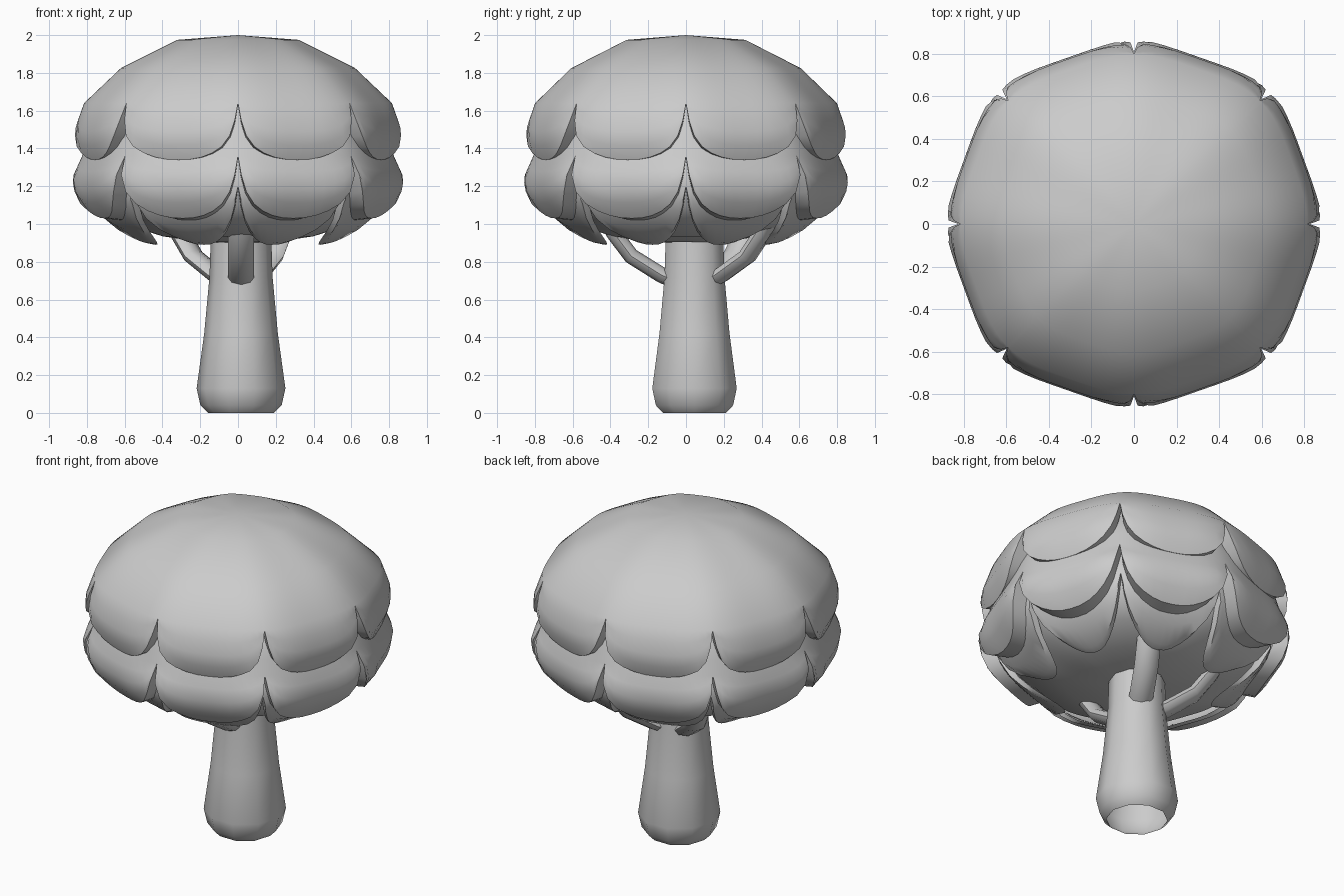
import bpy, bmesh, math
from mathutils import Vector

cube = bpy.data.objects.get("Cube")
if cube:
    bpy.data.objects.remove(cube)

grey = bpy.data.materials.new("plain_grey")
grey.use_nodes = True
grey.diffuse_color = (0.6, 0.6, 0.6, 1)
grey.node_tree.nodes["Principled BSDF"].inputs["Base Color"].default_value = (0.6, 0.6, 0.6, 1)


def build(name, rings, angle=40):
    """Skin closed rings of points into one smooth-shaded, open-ended object."""
    bm = bmesh.new()
    rows = [[bm.verts.new(p) for p in ring] for ring in rings]
    n = len(rows[0])
    for a, b in zip(rows, rows[1:]):
        for i in range(n):
            j = (i + 1) % n
            bm.faces.new((a[i], a[j], b[j], b[i]))
    bmesh.ops.remove_doubles(bm, verts=bm.verts, dist=0.0005)
    bmesh.ops.recalc_face_normals(bm, faces=bm.faces)
    mesh = bpy.data.meshes.new(name)
    bm.to_mesh(mesh)
    bm.free()
    mesh.materials.append(grey)
    obj = bpy.data.objects.new(name, mesh)
    bpy.context.collection.objects.link(obj)
    bpy.ops.object.select_all(action="DESELECT")
    obj.select_set(True)
    bpy.context.view_layer.objects.active = obj
    bpy.ops.object.shade_smooth_by_angle(angle=math.radians(angle))


def radius_at(profile, z):
    """Radius of a top-down (z, radius) profile at height z."""
    for (z0, r0), (z1, r1) in zip(profile, profile[1:]):
        if z >= z1:
            return r0 + (r1 - r0) * (z0 - z) / (z0 - z1)
    return profile[-1][1]


# Column angles: eight petals, denser near each notch
PETALS = 8
half = [0, 0.05, 0.13, 0.26, 0.42, 0.6, 0.8]
steps = [(u, u / 2) for u in half] + [(1, 0.5)] + [(u, 1 - u / 2) for u in half[:0:-1]]
columns = [(u, (k + f) * math.tau / PETALS) for k in range(PETALS) for u, f in steps]


def point(r, angle, z):
    # flattened between the notches, fuller on the diagonals
    r *= 0.985 + 0.015 * math.cos(PETALS * angle) + 0.025 * math.sin(2 * angle) ** 2
    return (r * math.cos(angle), r * math.sin(angle) * 0.98, z)


def cusp(u):
    """Rounded petal edge that shoots up to a point at the notch."""
    return 0.46 * (1 - u) ** 2.5 + 0.54 * (1 - u) ** 12


def leaf_layer(name, profile, notch, tip, lip):
    """Scalloped crown shell with a thick, turned-under hem."""
    hems = [tip + (notch - tip) * cusp(u) for u, _ in columns]
    rings = [[point(r, a, z) for _, a in columns] for z, r in profile if z > notch]
    for s in (0, 0.25, 0.5, 0.75, 1):
        zs = [notch + (h - notch) * s for h in hems]
        rings.append([point(radius_at(profile, z), a, z) for z, (_, a) in zip(zs, columns)])
    rings.append([point(radius_at(profile, h) - lip, a, h - 0.01)
                  for h, (_, a) in zip(hems, columns)])
    build(name, rings)


# Crown: three overlapping tiers
leaf_layer("upper_crown",
           [(2.0, 0), (1.975, 0.32), (1.825, 0.62), (1.64, 0.815), (1.5, 0.865),
            (1.42, 0.865), (1.34, 0.835)], 1.64, 1.34, 0.08)
leaf_layer("middle_crown",
           [(1.75, 0.6), (1.6, 0.73), (1.45, 0.8), (1.36, 0.825), (1.24, 0.88),
            (1.13, 0.86), (1.03, 0.78)], 1.36, 1.03, 0.09)
leaf_layer("lower_crown",
           [(1.4, 0.72), (1.25, 0.78), (1.13, 0.77), (1.03, 0.71), (0.96, 0.63),
            (0.9, 0.53)], 1.2, 0.9, 0.05)

# Underside of the crown, closed around the trunk
build("crown_underside",
      [[point(r, a, z) for _, a in columns]
       for r, z in [(0.74, 1.2), (0.71, 1.1), (0.6, 1.0), (0.4, 0.935), (0.2, 0.905), (0, 0.9)]])

# Trunk, open at the foot
SIDES = 10
trunk = [(0, 0.175), (0.04, 0.215), (0.13, 0.235), (0.42, 0.195), (0.72, 0.167), (1.0, 0.158)]
build("trunk",
      [[(0.016 + r * math.cos(i * math.tau / SIDES), 0.045 + r * math.sin(i * math.tau / SIDES), z)
        for i in range(SIDES)] for z, r in trunk])


def branch(name, degrees):
    """Flattened tube bending outward and up from the trunk."""
    d = Vector((math.cos(math.radians(degrees)), math.sin(math.radians(degrees)), 0))
    side = Vector((-d.y, d.x, 0))
    base = Vector((0.016, 0.04, 0))
    path = [(0.08, 0.69), (0.17, 0.73), (0.33, 0.83), (0.42, 0.95), (0.46, 1.02)]
    rings = []
    for k, (r, z) in enumerate(path):
        (r0, z0), (r1, z1) = path[max(k - 1, 0)], path[min(k + 1, len(path) - 1)]
        normal = (Vector((0, 0, r1 - r0)) - d * (z1 - z0)).normalized()
        rings.append([base + d * r + Vector((0, 0, z))
                      + side * 0.07 * math.cos(t * math.tau / 8)
                      + normal * 0.042 * math.sin(t * math.tau / 8) for t in range(8)])
    build(name, rings, 50)


# Branches
branch("front_branch", -90)
branch("back_left_branch", 60)
branch("back_right_branch", 140)
